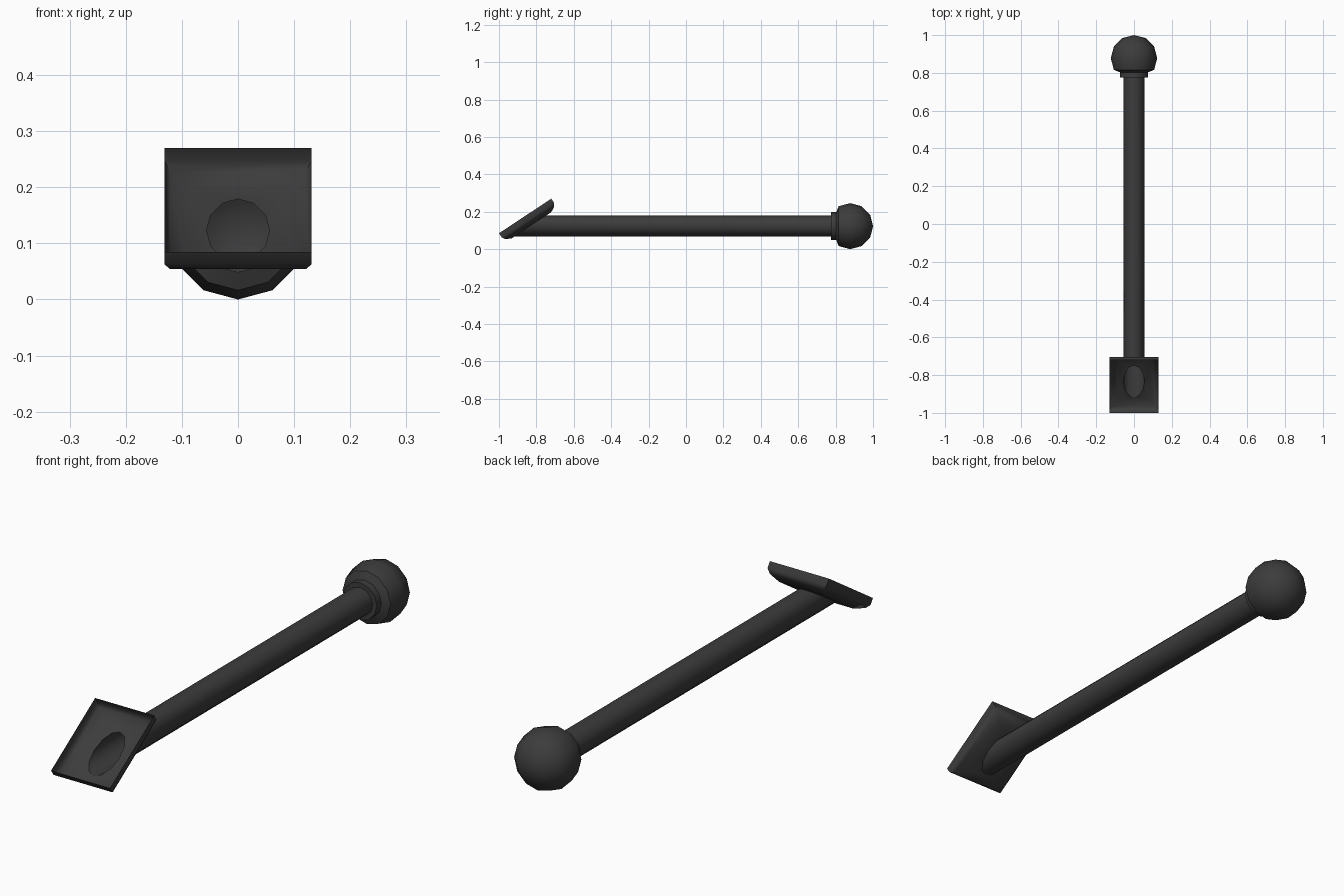
import bpy, bmesh, math
from mathutils import Vector

cube = bpy.data.objects.get("Cube")
if cube:
    bpy.data.objects.remove(cube, do_unlink=True)

SIDES = 12
AXIS_Z = 0.123
ROD_R = 0.056

metal = bpy.data.materials.new("dark_grey_metal")
metal.use_nodes = True
colour = (0.045, 0.045, 0.045, 1)
metal.diffuse_color = colour
metal.node_tree.nodes["Principled BSDF"].inputs["Base Color"].default_value = colour

# Frame of the tilted dish: u runs up the slope, n points out of the open side
low, high = Vector((0, -1.0, 0.085)), Vector((0, -0.72, 0.27))
u = (high - low).normalized()
n = Vector((0, -u.z, u.y))
centre = (low + high) / 2
half_len, half_wid = (high - low).length / 2, 0.131
FLOOR_DEPTH = 0.06
floor = centre - n * FLOOR_DEPTH


def finish(name, bm):
    bmesh.ops.recalc_face_normals(bm, faces=bm.faces)
    mesh = bpy.data.meshes.new(name)
    bm.to_mesh(mesh)
    bm.free()
    mesh.materials.append(metal)
    ob = bpy.data.objects.new(name, mesh)
    bpy.context.collection.objects.link(ob)
    bpy.ops.object.select_all(action='DESELECT')
    ob.select_set(True)
    bpy.context.view_layer.objects.active = ob
    bpy.ops.object.shade_smooth_by_angle(angle=math.radians(40))
    return ob


def ring(bm, radius, y_at):
    """Circle round the rod axis; y_at gives y for each height."""
    verts = []
    for i in range(SIDES):
        a = math.tau * i / SIDES
        z = AXIS_Z + radius * math.cos(a)
        verts.append(bm.verts.new((radius * math.sin(a), y_at(z), z)))
    return verts


def bridge(bm, a, b):
    for i in range(len(a)):
        j = (i + 1) % len(a)
        bm.faces.new((a[i], a[j], b[j], b[i]))


def lathe(name, profile, tip=None):
    bm = bmesh.new()
    rings = [ring(bm, r, y if callable(y) else (lambda z, y=y: y)) for r, y in profile]
    for a, b in zip(rings, rings[1:]):
        bridge(bm, a, b)
    if tip is not None:
        pole = bm.verts.new((0, tip, AXIS_Z))
        for i in range(SIDES):
            bm.faces.new((rings[-1][i], rings[-1][(i + 1) % SIDES], pole))
    return finish(name, bm)


def floor_y(z):
    return floor.y + (z - floor.z) * u.y / u.z


# Hollow rod, cut obliquely where it opens into the dish
lathe("rod", [(ROD_R, floor_y), (ROD_R, 0.79)])

# Collar below the knob
lathe("collar", [(ROD_R, 0.775), (0.075, 0.775), (0.075, 0.805)])

# Ball knob
R, BALL_Y = 0.123, 0.878
knob = [(0.072, 0.802)]
for deg in (120, 90, 60, 30):
    a = math.radians(deg)
    knob.append((R * math.sin(a), BALL_Y + R * math.cos(a)))
lathe("knob", knob, tip=1.0)

# Shallow square dish: straight lip, rounded shoulder, floor pierced by the rod
bm = bmesh.new()
loops = []
for inset, depth in ((0, 0), (0, 0.027), (0.01, 0.0435), (0.04, FLOOR_DEPTH)):
    loop = []
    for sx, su in ((-1, -1), (1, -1), (1, 1), (-1, 1)):
        p = centre + u * su * (half_len - inset) - n * depth
        p.x = sx * (half_wid - inset)
        loop.append(bm.verts.new(p))
    loops.append(loop)
for a, b in zip(loops, loops[1:]):
    bridge(bm, a, b)
hole = ring(bm, ROD_R, floor_y)
edges = []
for loop in (loops[-1], hole):
    for i, v in enumerate(loop):
        w = loop[(i + 1) % len(loop)]
        edges.append(bm.edges.get((v, w)) or bm.edges.new((v, w)))
bmesh.ops.triangle_fill(bm, edges=edges, use_beauty=True, normal=n)
finish("dish", bm)
